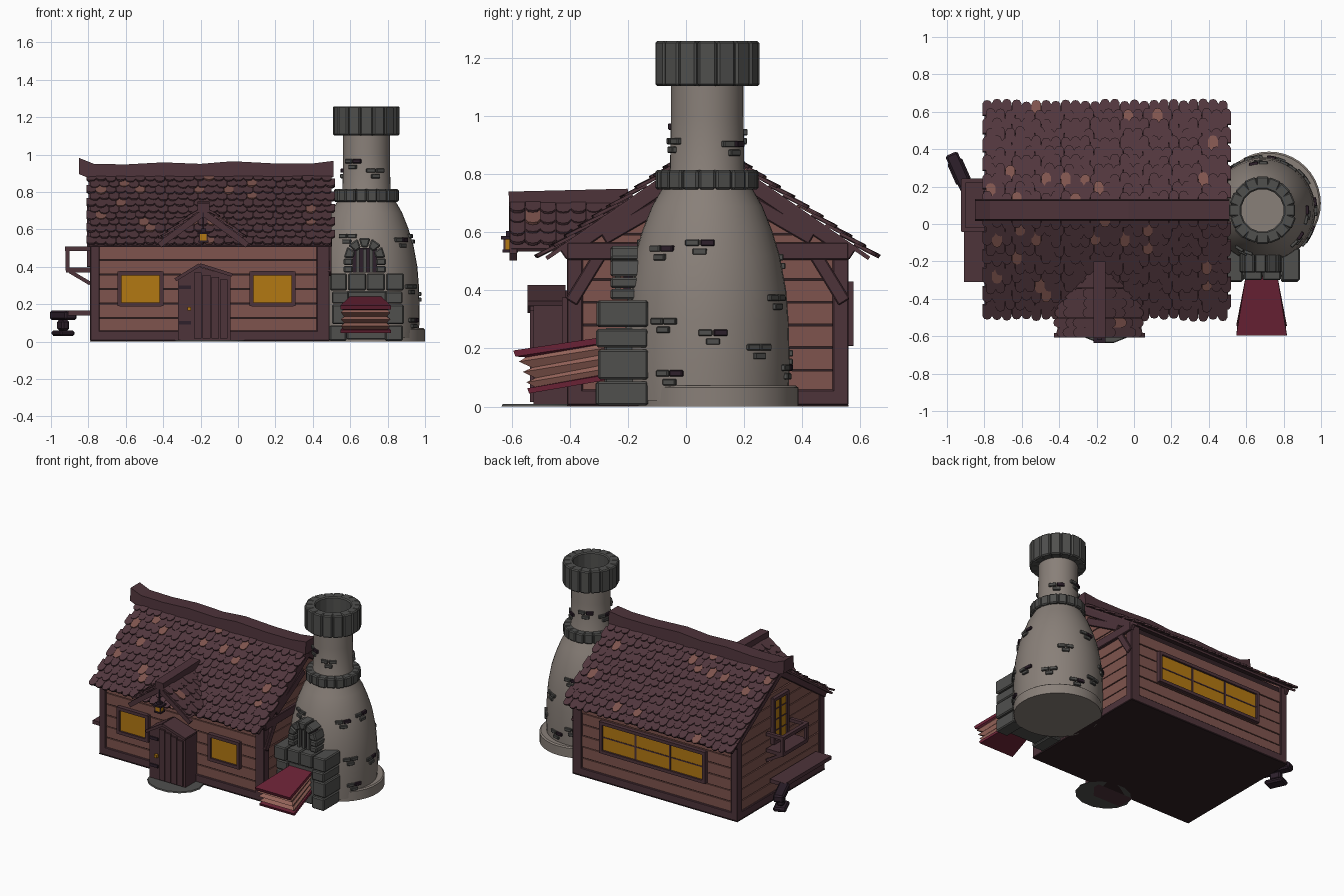
import bpy, bmesh, random
from math import sin, cos, pi, radians, hypot
from mathutils import Vector, Matrix

random.seed(4)
if "Cube" in bpy.data.objects:
    bpy.data.objects.remove(bpy.data.objects["Cube"])

COLOURS = {
    "wall_board": (.21, .088, .075), "dark_timber": (.075, .033, .042),
    "roof_tile": (.082, .037, .046), "tower_plaster": (.25, .215, .19),
    "grey_stone": (.08, .08, .076), "amber_glass": (.45, .19, .006),
    "red_leather": (.15, .017, .038), "bellows_fold": (.30, .125, .10),
    "dark_iron": (.026, .014, .024), "dark_floor": (.028, .014, .017)}
NAMES = list(COLOURS)
WALL, WOOD, TILE, PLASTER, STONE, GLASS, RED, FOLD, IRON, FLOOR = range(10)
MATS = []
for name, rgb in COLOURS.items():
    m = bpy.data.materials.new(name)
    m.use_nodes = True
    m.diffuse_color = (*rgb, 1)
    bsdf = m.node_tree.nodes["Principled BSDF"]
    bsdf.inputs["Base Color"].default_value = (*rgb, 1)
    bsdf.inputs["Roughness"].default_value = .9
    MATS.append(m)

X, Y, Z = Vector((1, 0, 0)), Vector((0, 1, 0)), Vector((0, 0, 1))


def finish(name, bm, bevel=0, smooth=False):
    bmesh.ops.recalc_face_normals(bm, faces=bm.faces)
    me = bpy.data.meshes.new(name)
    bm.to_mesh(me)
    bm.free()
    for m in MATS:
        me.materials.append(m)
    ob = bpy.data.objects.new(name, me)
    bpy.context.collection.objects.link(ob)
    if bevel:
        mod = ob.modifiers.new("bevel", "BEVEL")
        mod.width, mod.segments = bevel, 1
    if smooth:
        bpy.ops.object.select_all(action="DESELECT")
        ob.select_set(True)
        bpy.context.view_layer.objects.active = ob
        bpy.ops.object.shade_smooth_by_angle(angle=radians(30))
    return ob


def block(bm, matrix, mat):
    vs = bmesh.ops.create_cube(bm, size=1, matrix=matrix)["verts"]
    for f in {f for v in vs for f in v.link_faces}:
        f.material_index = mat


def box(bm, x0, x1, y0, y1, z0, z1, mat):
    c = Vector((x0 + x1, y0 + y1, z0 + z1)) / 2
    block(bm, Matrix.Translation(c) @ Matrix.Diagonal((x1 - x0, y1 - y0, z1 - z0, 1)), mat)


def beam(bm, p, q, width, depth, normal, mat=WOOD):
    p, q = Vector(p), Vector(q)
    d = (q - p).normalized()
    s = normal.cross(d).normalized()
    rot = Matrix((d, s, d.cross(s))).transposed().to_4x4()
    size = Matrix.Diagonal(((q - p).length, width, depth, 1))
    block(bm, Matrix.Translation((p + q) / 2) @ rot @ size, mat)


def slab(bm, o, u, v, n, outline, thick, mat):
    lo = [bm.verts.new(o + u * a + v * b) for a, b in outline]
    hi = [bm.verts.new(w.co + n * thick) for w in lo]
    k = len(lo)
    faces = [bm.faces.new(lo), bm.faces.new(hi)]
    faces += [bm.faces.new((lo[i], lo[(i + 1) % k], hi[(i + 1) % k], hi[i])) for i in range(k)]
    for f in faces:
        f.material_index = mat


def lathe(name, cx, cy, profile, mat, steps=40):
    bm = bmesh.new()
    rings = [[bm.verts.new((cx + r * cos(2 * pi * i / steps), cy + r * sin(2 * pi * i / steps), z))
              for i in range(steps)] for r, z in profile]
    for a, b in zip(rings, rings[1:]):
        for i in range(steps):
            j = (i + 1) % steps
            bm.faces.new((a[i], a[j], b[j], b[i]))
    bm.faces.new(rings[0])
    bm.faces.new(rings[-1])
    for f in bm.faces:
        f.material_index = mat
    return finish(name, bm, smooth=True)


# House body
X0, X1, Y0, Y1, MID = -.79, .49, -.41, .56, .075


def roof_z(y):
    return .9 - .69 * abs(y - MID)


bm = bmesh.new()
pent = [(Y0 + .02, 0), (Y1 - .02, 0), (Y1 - .02, .55), (MID, .87), (Y0 + .02, .55)]
slab(bm, X * (X0 + .02), Y, Z, X, pent, X1 - X0 - .04, FLOOR)
finish("house_core", bm)

# Horizontal wall boards, with pointed gable ends
bm = bmesh.new()
step = .078
for i in range(11):
    z0 = .05 + i * step
    z1 = z0 + step - .006
    out = random.uniform(.008, .014)
    if z0 < .5:
        box(bm, X0 + .03, X1 - .03, Y0 + .02 - out, Y0 + .03, z0, z1, WALL)
        box(bm, X0 + .03, X1 - .03, Y1 - .03, Y1 - .02 + out, z0, z1, WALL)
    half = [max(.002, min(.46, (.885 - z) / .69)) for z in (z0, z1)]
    line = [(-half[0], z0), (half[0], z0), (half[1], z1), (-half[1], z1)]
    for x, n in ((X0 + .02, -X), (X1 - .02, X)):
        slab(bm, X * x + Y * MID, Y, Z, n, line, out, WALL)
finish("wall_boards", bm)

# Timber frame
bm = bmesh.new()
box(bm, X0, X1, Y0, Y1, .004, .058, WOOD)
for x0, x1 in ((X0, X0 + .05), (X1 - .07, X1)):
    for y0, y1 in ((Y0, Y0 + .055), (Y1 - .055, Y1)):
        box(bm, x0, x1, y0, y1, .05, .55, WOOD)
for x, n in ((X0 + .008, X), (X1 - .002, X)):
    for s in (-1, 1):
        beam(bm, (x, MID + s * .5, .525), (x, MID, .865), .05, .024, n)
for s in (-1, 1):
    beam(bm, (X1, MID + s * .36, .58), (X1, MID + s * .05, .76), .05, .02, X)
    beam(bm, (X1, MID + s * .47, .36), (X1, MID + s * .36, .54), .045, .02, X)
beam(bm, (X1, Y0, .535), (X1, Y1, .535), .06, .024, X)
finish("timber_frame", bm, .004)
bm = bmesh.new()
box(bm, X0, X1, Y0, Y1, 0, .005, FLOOR)
finish("floor_plate", bm)

# Tiled roofs
TW = .0525


def tile(bm, o, u, v, n):
    w, l = TW * .49, .088 + random.uniform(-.008, .012)
    shape = [(-w, 0), (w, 0), (w, l * .75), (w * .6, l * .95), (0, l), (-w * .6, l * .95), (-w, l * .75)]
    mat = WALL if random.random() < .055 else TILE
    slab(bm, o + n * random.uniform(0, .005), u, (v + n * .13).normalized(), n, shape, .011, mat)


bm = bmesh.new()
for s in (-1, 1):
    v = Vector((0, s, -.69)).normalized()
    n = Vector((0, s * .69, 1)).normalized()
    ridge = Vector((0, MID, .885))
    slab(bm, ridge, X, v, n, [(-.8, 0), (.5, 0), (.5, .67), (-.8, .67)], .014, TILE)
    for r in range(11):
        for c in range(25):
            x = -.785 + TW * c + (r % 2) * TW * .35
            tile(bm, ridge + n * .012 + v * (.005 + r * .0595) + X * x, X, v, n)
finish("roof_tiles", bm)

# Sagging ridge beam
bm = bmesh.new()
path = [(-.85, .94), (-.77, .908), (-.6, .905), (-.4, .916), (-.2, .908), (-.03, .922), (.2, .91), (.4, .91), (.51, .924)]
rings = [[bm.verts.new((x, MID + y, z + h)) for y, h in ((-.058, -.045), (.058, -.045), (.05, .042), (-.05, .042))]
         for x, z in path]
for a, b in zip(rings, rings[1:]):
    for i in range(4):
        bm.faces.new((a[i], a[i - 1], b[i - 1], b[i]))
bm.faces.new(rings[0])
bm.faces.new(rings[-1])
for f in bm.faces:
    f.material_index = WOOD
finish("ridge_beam", bm)

# Dormer roof above the door
bm = bmesh.new()
DX, DZ = -.185, .695
for s in (-1, 1):
    v, n = Vector((s, 0, -.74)).normalized(), Vector((s * .74, 0, 1)).normalized()
    apex = Vector((DX, 0, DZ))
    slab(bm, apex, Y, v, n, [(-.6, 0), (-.2, 0), (-.44, .27), (-.6, .27)], .012, TILE)
    for r in range(4):
        back = MID - (.9 - (DZ - r * .036)) / .69 + .06
        c = 0
        while -.58 + c * TW < back:
            tile(bm, apex + n * .01 + v * (r * .06) + Y * (-.58 + c * TW), Y, v, n)
            c += 1
    beam(bm, (DX, -.595, DZ - .01), (DX + s * .235, -.595, DZ - .18), .03, .025, Y)
beam(bm, (DX, -.61, .715), (DX, -.2, .725), .065, .05, Z)
finish("dormer_roof", bm)

# Porch door with planks, hinges and knob
bm = bmesh.new()
shape = [(-.32, 0), (-.04, 0), (-.04, .35), (-.21, .4), (-.32, .33)]
slab(bm, Y * -.525, X, Z, Y, shape, .13, WOOD)
for i in range(4):
    x = -.235 + i * .046
    box(bm, x, x + .041, -.537, -.52, .015, .37 - i * .013, WOOD)
box(bm, -.315, -.25, -.533, -.52, .28, .3, IRON)
box(bm, -.315, -.25, -.533, -.52, .09, .11, IRON)
box(bm, -.27, -.25, -.545, -.525, .165, .185, GLASS)
beam(bm, (-.335, -.48, .33), (-.205, -.48, .41), .018, .13, Y)
beam(bm, (-.205, -.48, .41), (-.03, -.48, .355), .018, .13, Y)
finish("porch_door", bm)
step_stone = lathe("door_step", 0, 0, [(.19, 0), (.185, .008)], STONE, 14)
step_stone.location = (-.15, -.48, 0)
step_stone.scale = (1, .84, 1)

# Hanging lantern
bm = bmesh.new()
for r, z0, z1, mat in ((.026, .53, .54, IRON), (.02, .54, .575, GLASS), (.032, .575, .587, IRON), (.014, .587, .605, IRON)):
    box(bm, DX - r, DX + r, -.605 - r, -.605 + r, z0, z1, mat)
for sx in (-1, 1):
    for sy in (-1, 1):
        beam(bm, (DX + sx * .02, -.605 + sy * .02, .53), (DX + sx * .02, -.605 + sy * .02, .58), .006, .006, X)
beam(bm, (DX, -.605, .6), (DX, -.605, .69), .008, .008, X, IRON)
finish("lantern", bm)


# Framed windows with glazing bars
def window(name, o, u, n, w, h, cols, rows):
    bm = bmesh.new()
    o = Vector(o)
    slab(bm, o, u, Z, n, [(-w, -h), (w, -h), (w, h), (-w, h)], .012, GLASS)
    for s in (-1, 1):
        beam(bm, o + u * s * w - Z * (h + .01), o + u * s * w + Z * (h + .01), .022, .05, n)
        beam(bm, o - u * w + Z * s * h, o + u * w + Z * s * h, .022, .05, n)
    for i in range(1, cols):
        p = o + u * (2 * w * i / cols - w)
        beam(bm, p - Z * h, p + Z * h, .012, .034, n)
    for i in range(1, rows):
        p = o + Z * (2 * h * i / rows - h)
        beam(bm, p - u * w, p + u * w, .008, .03, n)
    finish(name, bm)


window("front_window_right", (-.522, Y0 + .008, .282), X, -Y, .112, .083, 1, 1)
window("front_window_left", (.185, Y0 + .008, .282), X, -Y, .112, .083, 1, 1)
window("back_window", (-.14, Y1 - .008, .32), X, Y, .4, .1, 3, 2)
window("gable_window", (X0 + .008, .09, .56), Y, -X, .075, .15, 2, 4)

# Balcony and side shelf
bm = bmesh.new()
box(bm, -.92, X0, -.04, .24, .37, .395, WOOD)
box(bm, -.925, -.9, -.04, .24, .485, .508, WOOD)
for y in (-.03, .23):
    box(bm, -.92, X0, y - .012, y + .012, .485, .508, WOOD)
    beam(bm, (-.912, y, .38), (-.912, y, .5), .022, .022, X)
    beam(bm, (-.9, y, .375), (X0, y, .31), .02, .02, Y)
finish("balcony", bm)
bm = bmesh.new()
box(bm, -.91, X0, -.31, .2, .14, .166, WOOD)
finish("side_shelf", bm)

# Anvil
bm = bmesh.new()
for z0, z1, w, l in ((.03, .06, .085, .13), (.06, .115, .045, .075), (.115, .165, .07, .21)):
    box(bm, -w / 2, w / 2, -l / 2, l / 2, z0, z1, IRON)
anvil = finish("anvil", bm, .01)
anvil.location = (-.935, .28, 0)
anvil.rotation_euler.z = radians(24)

# Round tower
TX, TY = .687, .073
bell = [(.28, .02), (.284, .15), (.28, .3), (.272, .4), (.25, .52), (.222, .61), (.19, .69), (.15, .76),
        (.128, .82), (.125, 1.0), (.125, 1.14)]
lathe("tower", TX, TY, bell, PLASTER)
lathe("tower_foot", .722, .11, [(.277, 0), (.277, .065), (.268, .072)], PLASTER)


def stone_ring(name, count, inner, outer, z0, z1):
    bm = bmesh.new()
    w = 2 * pi * outer / count * .93
    for i in range(count):
        rot = Matrix.Translation((TX, TY, 0)) @ Matrix.Rotation(2 * pi * i / count, 4, "Z")
        d = random.uniform(-.004, .004)
        size = Matrix.Diagonal((outer - inner + d, w, z1 - z0, 1))
        block(bm, rot @ Matrix.Translation(((inner + outer + d) / 2, 0, (z0 + z1) / 2)) @ size, STONE)
    finish(name, bm, .007)


stone_ring("tower_collar", 18, .11, .174, .747, .815)
stone_ring("tower_crown", 16, .112, .178, 1.103, 1.258)


# Loose bricks set in the plaster
def radius(z):
    for (r0, z0), (r1, z1) in zip(bell, bell[1:]):
        if z <= z1:
            return r0 + (r1 - r0) * (z - z0) / (z1 - z0)


bm = bmesh.new()
spots = [(-32, .28), (-6, .55), (4, .24), (39, .19), (-27, .1), (75, .12), (-68, .9), (46, .89), (-40, .53),
         (-115, .55), (95, .5), (125, .3), (60, .36), (110, .93), (170, .9), (100, .17), (-125, .95)]
for k, (deg, z) in enumerate(spots):
    for da, dz, mat in ((-.026, .014, STONE), (.026, .014, IRON if k % 3 else STONE), (0, -.016, STONE)):
        r = radius(z + dz)
        rot = Matrix.Rotation(radians(deg) + da / r, 4, "Z")
        at = Matrix.Translation((TX, TY, z + dz)) @ rot @ Matrix.Translation((r, 0, 0))
        block(bm, at @ Matrix.Diagonal((.024, .048, .022, 1)), mat)
finish("tower_bricks", bm, .003)

# Stone forge with arched grate
bm = bmesh.new()
levels = [0, .09, .2, .27, .368]
for z0, z1 in zip(levels, levels[1:]):
    for x0, x1 in ((.495, .585), (.79, .885)):
        d = random.uniform(-.008, .008)
        box(bm, x0 + d, x1 + d, -.305 + d, -.13, z0 + .003, z1 - .003, STONE)
for i in range(2):
    box(bm, .588 + i * .1, .685 + i * .1, -.3, -.13, .273, .365, STONE)
box(bm, .58, .8, -.28, -.13, .01, .27, STONE)
AX, AZ = .677, .445
for s in (-1, 1):
    for z0, z1 in ((.368, .405), (.408, .445)):
        xs = sorted((AX + s * .062, AX + s * .113))
        box(bm, *xs, -.26, -.1, z0, z1, STONE)
for i in range(5):
    a0, a1 = pi * i / 5 + .03, pi * (i + 1) / 5 - .03
    wedge = [(r * cos(a), r * sin(a)) for r, a in ((.06, a0), (.112, a0), (.112, a1), (.06, a1))]
    slab(bm, Vector((AX, -.26, AZ)), X, Z, Y, wedge, .2, STONE)
finish("forge_stones", bm, .007)
bm = bmesh.new()
box(bm, AX - .065, AX + .065, -.215, -.1, .368, .5, IRON)
for i in (-1, 0, 1):
    box(bm, AX + i * .036 - .009, AX + i * .036 + .009, -.245, -.225, .368, .495, STONE)
finish("forge_grate", bm)

# Bellows: leather boards with folded sides between
bm = bmesh.new()
layers = [(0, 1), (.12, 1), (.14, .88), (.26, .98), (.36, .84), (.5, .98), (.6, .84), (.74, .98), (.84, .88), (.86, 1), (1, 1)]
rings = []
for t, s in layers:
    far = -.3 - (.24 + .055 * t) * s
    near, zn, zf = -.28, .09 + .15 * t, .045 + .148 * t
    rings.append([bm.verts.new(c) for c in ((.682 - .085 * s, near, zn), (.682 + .085 * s, near, zn),
                                            (.682 + .135 * s, far, zf), (.682 - .135 * s, far, zf))])
for k, (a, b) in enumerate(zip(rings, rings[1:])):
    for i in range(4):
        f = bm.faces.new((a[i], a[i - 1], b[i - 1], b[i]))
        f.material_index = FOLD if 1 < k < 8 else RED
for ring in (rings[0], rings[-1]):
    bm.faces.new(ring).material_index = RED
finish("bellows", bm)
